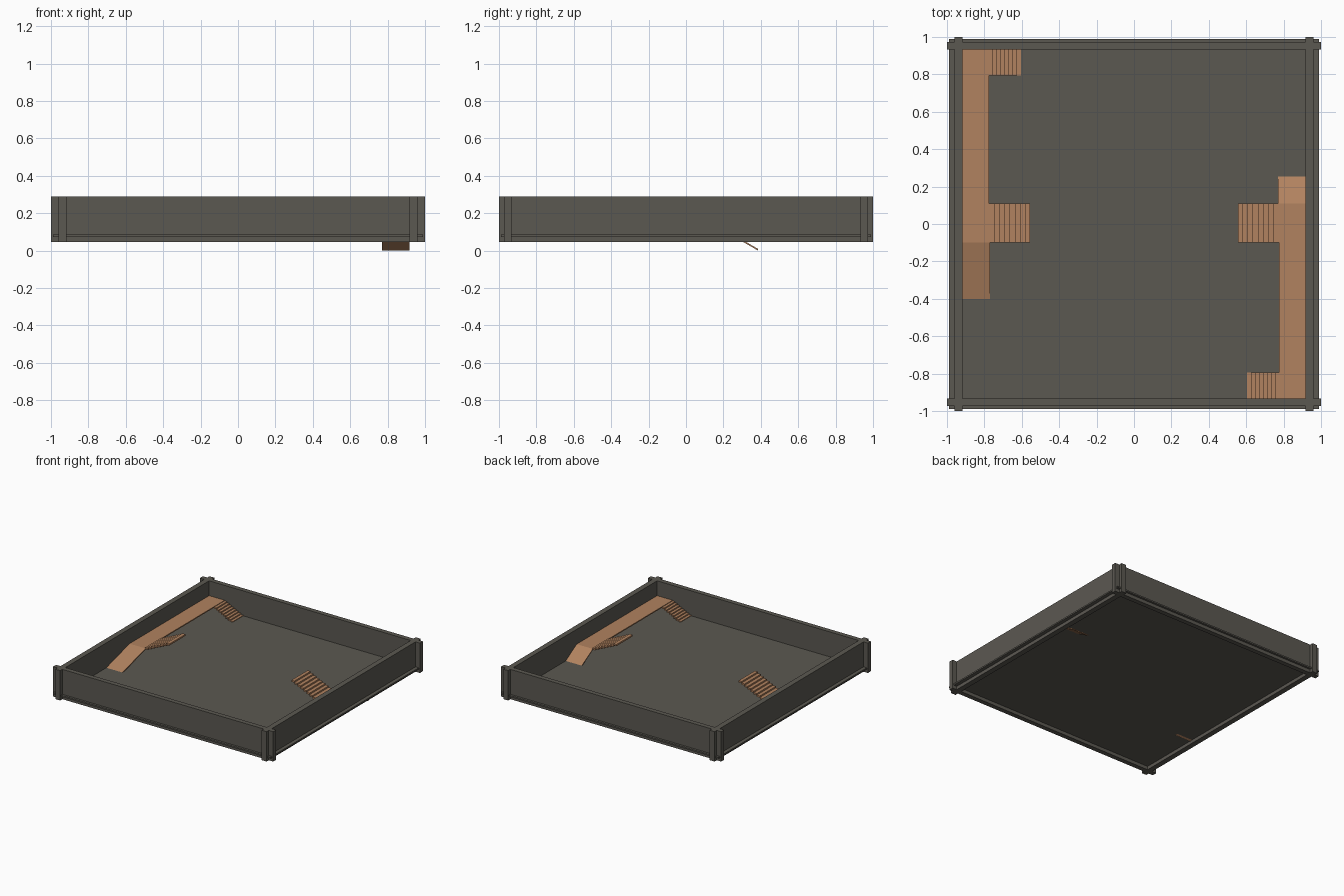
import bpy, bmesh

if "Cube" in bpy.data.objects:
    bpy.data.objects.remove(bpy.data.objects["Cube"])


def material(name, rgb):
    m = bpy.data.materials.new(name)
    m.diffuse_color = (*rgb, 1)
    m.use_nodes = True
    m.node_tree.nodes["Principled BSDF"].inputs["Base Color"].default_value = m.diffuse_color
    return m


GREY = material("dark warm grey", (0.105, 0.098, 0.083))
TAN = material("tan wood", (0.44, 0.225, 0.115))


def finish(name, bm, mat):
    bmesh.ops.recalc_face_normals(bm, faces=bm.faces)
    me = bpy.data.meshes.new(name)
    bm.to_mesh(me)
    bm.free()
    me.materials.append(mat)
    ob = bpy.data.objects.new(name, me)
    bpy.context.collection.objects.link(ob)
    return ob


def add_box(bm, x, y, z):
    """Box from (low, high) ranges on each axis."""
    r = bmesh.ops.create_cube(bm, size=1)
    for v in r["verts"]:
        for i, (a, b) in enumerate((x, y, z)):
            v.co[i] = (a + b) / 2 + v.co[i] * abs(b - a)


def box(name, x, y, z, mat):
    bm = bmesh.new()
    add_box(bm, x, y, z)
    return finish(name, bm, mat)


def ramp(name, x, start, end, t=0.009):
    """Thin plank sloping along y from start (y, z) to end (y, z)."""
    bm = bmesh.new()
    prof = [start, end, (end[0], end[1] - t), (start[0], start[1] - t)]
    face = bm.faces.new([bm.verts.new((x[0], y, z)) for y, z in prof])
    r = bmesh.ops.extrude_face_region(bm, geom=[face])
    for v in r["geom"]:
        if isinstance(v, bmesh.types.BMVert):
            v.co.x = x[1]
    return finish(name, bm, TAN)


def stairs(name, x0, x1, y, z0, z1, n=8):
    """Flight of thin treads stepping from x0 to x1 while z goes z0 to z1."""
    bm = bmesh.new()
    dx, dz = (x1 - x0) / n, (z1 - z0) / n
    for i in range(n):
        top = z0 + dz * (i + 0.5)
        add_box(bm, (x0 + dx * i, x0 + dx * (i + 1)), y,
                (top - abs(dz) * 1.05, top))
    return finish(name, bm, TAN)


FLOOR, DECK = 0.085, 0.168

# Floor board, slotted through the walls with a small lip outside
box("floor", (-0.99, 0.99), (-0.99, 0.99), (FLOOR - 0.012, FLOOR), GREY)

# Four interlocking walls whose ends cross at the corners
for s, side, end in ((-1, "left", "front"), (1, "right", "back")):
    box(side + "_wall", (s * 0.916, s * 0.96), (-1, 1), (0.045, 0.29), GREY)
    box(end + "_wall", (-1, 1), (s * 0.933, s * 0.972), (0.045, 0.29), GREY)

# Raised walkways with a lower flight at the end and an upper flight mid-arena
for s, side in ((1, "right"), (-1, "left")):
    mid = (-0.10, 0.11)
    inner = 0.11 if s > 0 else -0.10
    box(side + "_walkway", (s * 0.775, s * 0.918), (-s * 0.934, inner),
        (DECK - 0.009, DECK), TAN)
    stairs(side + "_lower_stairs", s * 0.775, s * 0.605,
           (-s * 0.934, -s * 0.795), DECK, FLOOR)
    stairs(side + "_upper_stairs", s * 0.775, s * 0.555, mid, DECK, 0.268)

# Ramps: the right one is steep and passes below the floor
ramp("right_ramp", (0.77, 0.918), (0.11, DECK), (0.385, 0.009))
ramp("left_ramp", (-0.918, -0.77), (-0.10, DECK), (-0.43, 0.077))
